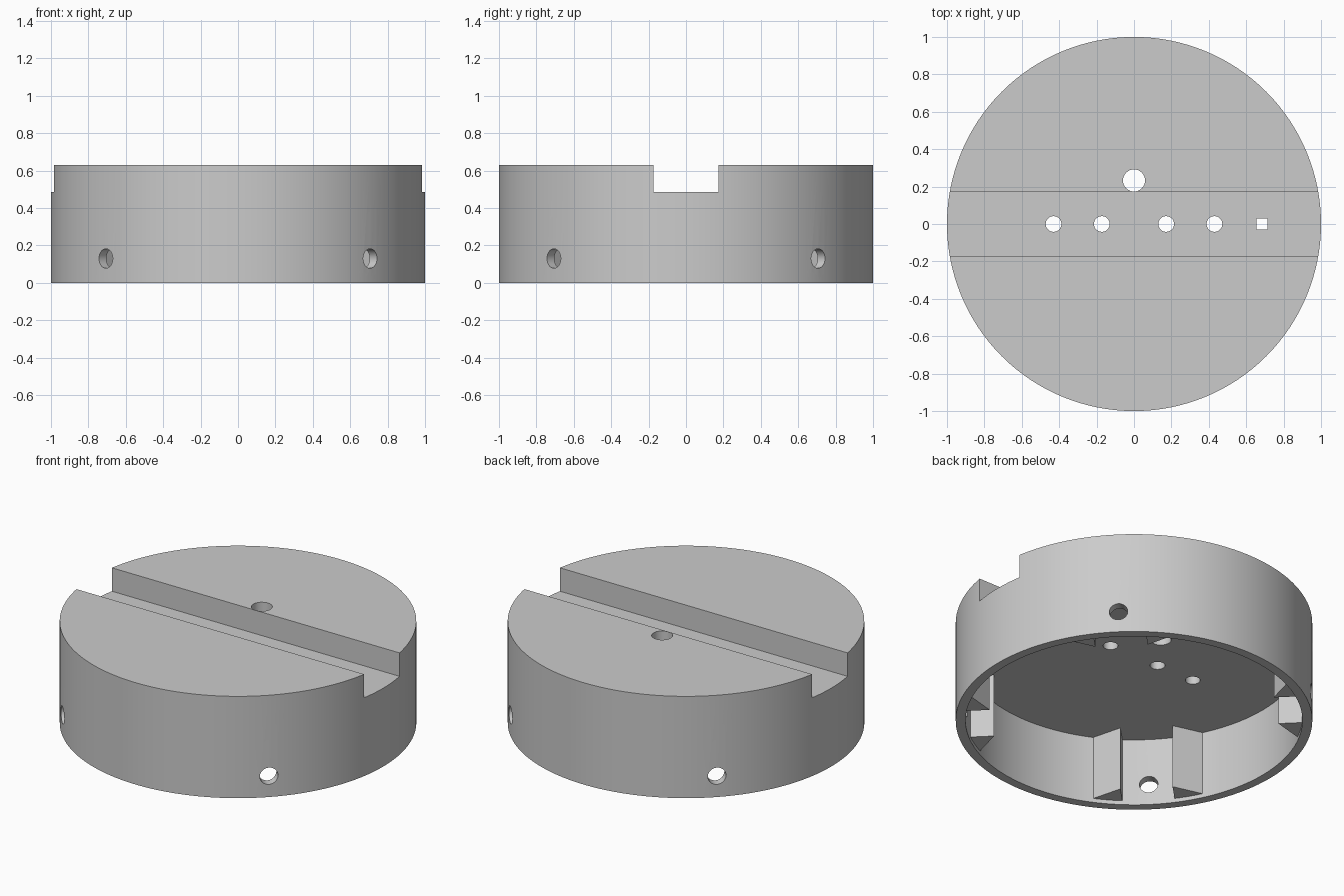
import bpy, bmesh, math
from mathutils import Matrix, Vector

if "Cube" in bpy.data.objects:
    bpy.data.objects.remove(bpy.data.objects["Cube"], do_unlink=True)

HEIGHT, CEILING, OUTER, INNER = 0.63, 0.42, 1.0, 0.945
GROOVE_FLOOR, GROOVE_HALF = 0.485, 0.173

grey = bpy.data.materials.new("warm_grey")
grey.use_nodes = True
COLOUR = (0.6, 0.6, 0.6, 1)
grey.diffuse_color = COLOUR
grey.node_tree.nodes["Principled BSDF"].inputs["Base Color"].default_value = COLOUR


def make_object(name, bm):
    bmesh.ops.recalc_face_normals(bm, faces=bm.faces)
    mesh = bpy.data.meshes.new(name)
    bm.to_mesh(mesh)
    bm.free()
    mesh.materials.append(grey)
    obj = bpy.data.objects.new(name, mesh)
    bpy.context.collection.objects.link(obj)
    return obj


def cylinder(name, radius, depth, matrix, sides=32):
    bm = bmesh.new()
    bmesh.ops.create_cone(bm, cap_ends=True, segments=sides, radius1=radius,
                          radius2=radius, depth=depth, matrix=matrix)
    return make_object(name, bm)


def box(name, centre, size):
    bm = bmesh.new()
    bmesh.ops.create_cube(bm, size=1, matrix=Matrix.Translation(centre)
                          @ Matrix.Diagonal((*size, 1)))
    return make_object(name, bm)


def cut(target, cutter):
    bpy.context.view_layer.objects.active = target
    mod = target.modifiers.new("cut", "BOOLEAN")
    mod.operation, mod.solver, mod.object = "DIFFERENCE", "EXACT", cutter
    bpy.ops.object.modifier_apply(modifier=mod.name)
    bpy.data.objects.remove(cutter, do_unlink=True)


# Round body, hollowed from below
body = cylinder("round_housing", OUTER, HEIGHT,
                Matrix.Translation((0, 0, HEIGHT / 2)), 128)
cut(body, cylinder("hollow", INNER, 2 * CEILING, Matrix.Identity(4), 128))

# Groove across the top
cut(body, box("groove", (0, 0, GROOVE_FLOOR + 0.2), (3, 2 * GROOVE_HALF, 0.4)))

# Holes through the top: a row in the groove, one beside it, one square
for x, y, r in [(-0.43, 0, 0.042), (-0.172, 0, 0.042), (0.172, 0, 0.042),
                (0.43, 0, 0.042), (0, 0.233, 0.059)]:
    cut(body, cylinder("top_hole", r, 0.8, Matrix.Translation((x, y, 0.6))))
cut(body, box("square_hole", (0.685, 0, 0.6), (0.06, 0.06, 0.8)))

# Screw holes through the wall on the diagonals
diagonals = [math.radians(45 + 90 * i) for i in range(4)]
for a in diagonals:
    cut(body, cylinder("wall_hole", 0.052, 0.4, Matrix.Rotation(a, 4, "Z")
                       @ Matrix.Translation((OUTER, 0, 0.13))
                       @ Matrix.Rotation(math.pi / 2, 4, "Y")))

bpy.ops.object.select_all(action="DESELECT")
body.select_set(True)
bpy.context.view_layer.objects.active = body
bpy.ops.object.shade_smooth_by_angle(angle=math.radians(30))

# Pairs of wedge ribs inside the wall, flanking each screw hole
WEDGE = [(0.80, 0.147), (0.893, 0.307), (0.92, 0.307), (0.96, 0.147)]
RIB_BOTTOM, RIB_TOP = 0.025, 0.44
for a in diagonals:
    for side in (1, -1):
        bm = bmesh.new()
        turn = Matrix.Rotation(a, 4, "Z")
        face = bm.faces.new([bm.verts.new(turn @ Vector((r, side * s, RIB_BOTTOM)))
                             for r, s in WEDGE])
        extruded = bmesh.ops.extrude_face_region(bm, geom=[face])["geom"]
        bmesh.ops.translate(bm, vec=(0, 0, RIB_TOP - RIB_BOTTOM), verts=[
            v for v in extruded if isinstance(v, bmesh.types.BMVert)])
        make_object("wedge_rib", bm)
